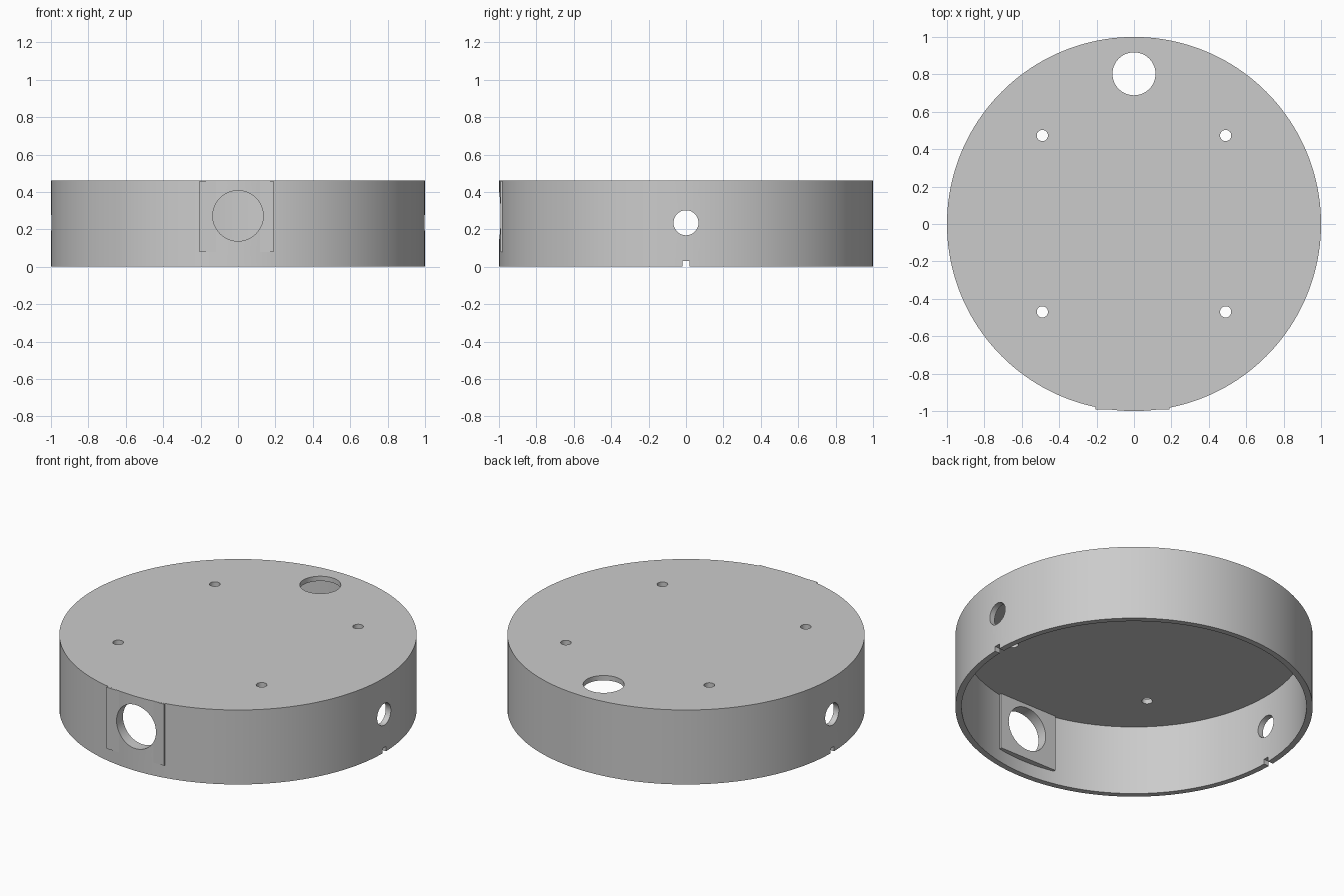
import bpy
from math import pi

HEIGHT, RADIUS, WALL, ROOF = 0.46, 1.0, 0.035, 0.03

default = bpy.data.objects.get("Cube")
if default:
    bpy.data.objects.remove(default, do_unlink=True)

# Single grey plastic material
grey = bpy.data.materials.new("grey plastic")
grey.use_nodes = True
color = (0.6, 0.6, 0.6, 1)
grey.diffuse_color = color
shader = next(n for n in grey.node_tree.nodes if n.type == 'BSDF_PRINCIPLED')
shader.inputs["Base Color"].default_value = color


def cylinder(name, radius, depth, location, rotation=(0, 0, 0), sides=48):
    bpy.ops.mesh.primitive_cylinder_add(vertices=sides, radius=radius, depth=depth,
                                        location=location, rotation=rotation)
    bpy.context.object.name = name
    return bpy.context.object


def box(name, low, high):
    center = [(a + b) / 2 for a, b in zip(low, high)]
    bpy.ops.mesh.primitive_cube_add(size=1, location=center)
    obj = bpy.context.object
    obj.name = name
    obj.scale = [b - a for a, b in zip(low, high)]
    bpy.ops.object.transform_apply(location=False, rotation=False, scale=True)
    return obj


def cut(target, cutter):
    bpy.context.view_layer.objects.active = target
    mod = target.modifiers.new("cut", 'BOOLEAN')
    mod.operation, mod.solver, mod.object = 'DIFFERENCE', 'EXACT', cutter
    bpy.ops.object.modifier_apply(modifier=mod.name)


def discard(obj):
    bpy.data.objects.remove(obj, do_unlink=True)


# Round shell, open underneath
shell = cylinder("round_shell", RADIUS, HEIGHT, (0, 0, HEIGHT / 2), sides=160)

# Flat mounting plate on the front wall
plate = box("front_plate", (-0.205, -0.993, 0.08), (0.19, -0.93, HEIGHT - 0.0005))

# Hollow interior, cable hole, side ports and rim notches
cutters = [
    cylinder("cavity", RADIUS - WALL, HEIGHT, (0, 0, HEIGHT / 2 - ROOF), sides=160),
    cylinder("cable_hole", 0.115, 0.2, (0, 0.803, HEIGHT)),
    cylinder("side_ports", 0.067, 2.4, (0, 0, 0.235), (0, pi / 2, 0)),
    box("rim_notches", (-1.2, -0.018, -0.1), (1.2, 0.018, 0.03)),
]

# Four screw holes in the roof
for x in (-0.49, 0.49):
    for y in (-0.47, 0.473):
        cutters.append(cylinder("screw_hole", 0.03, 0.2, (x, y, HEIGHT), sides=32))

for cutter in cutters:
    cut(shell, cutter)
    discard(cutter)

# Large front opening passes through both wall and plate
opening = cylinder("front_opening", 0.135, 0.4, (0, -0.95, 0.272), (pi / 2, 0, 0), 64)
for part in (shell, plate):
    cut(part, opening)
discard(opening)

# Smooth round walls with crisp edges
for part in (shell, plate):
    part.data.materials.clear()
    part.data.materials.append(grey)
    for face in part.data.polygons:
        face.material_index = 0
    bpy.ops.object.select_all(action='DESELECT')
    part.select_set(True)
    bpy.context.view_layer.objects.active = part
    bpy.ops.object.shade_smooth_by_angle(angle=pi / 6)
